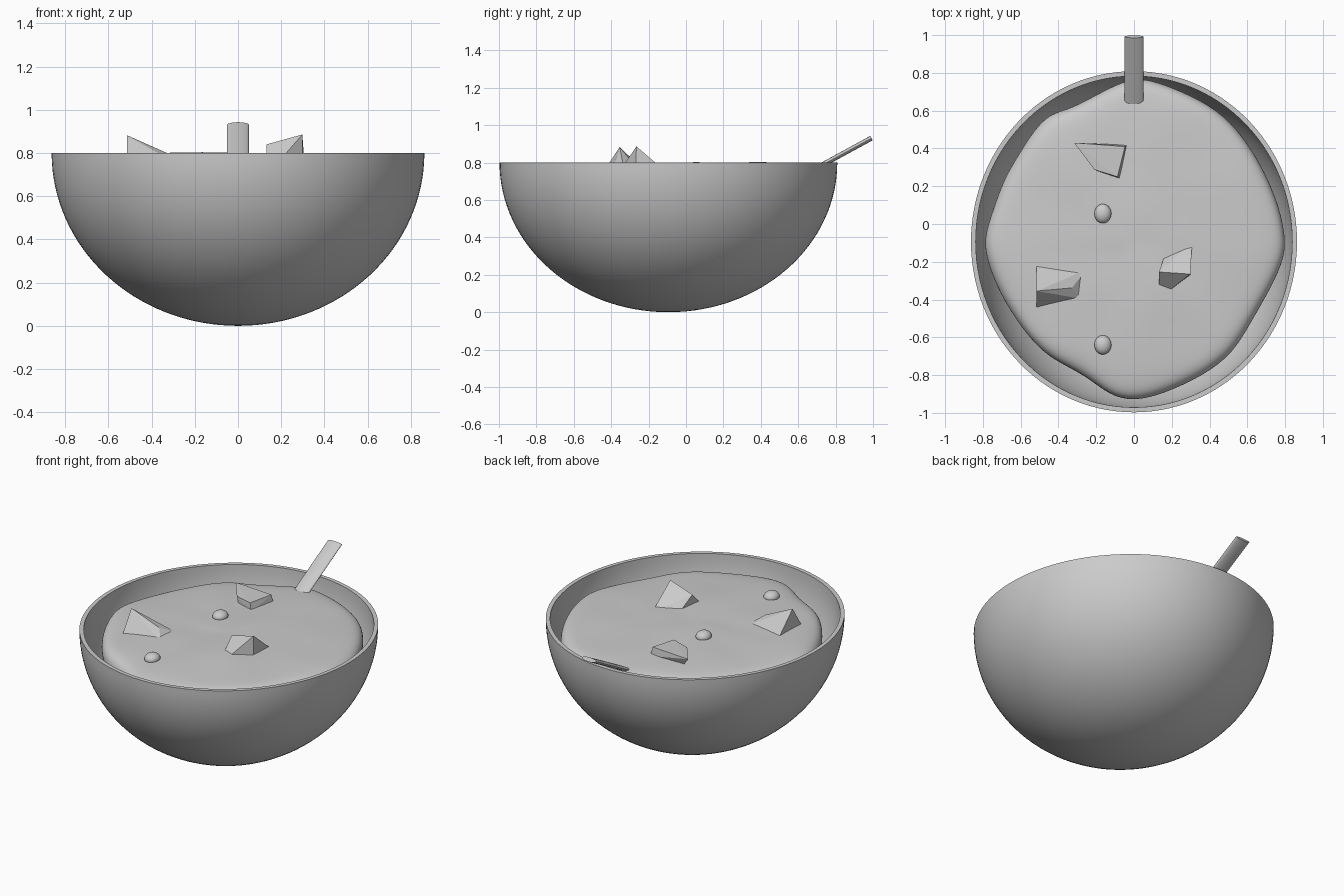
import bpy, bmesh, math
from mathutils import Vector, Matrix, noise

if "Cube" in bpy.data.objects:
    bpy.data.objects.remove(bpy.data.objects["Cube"])

CY = -0.094          # bowl centre in y


def make_object(name, bm, smooth=None):
    bmesh.ops.recalc_face_normals(bm, faces=bm.faces)
    me = bpy.data.meshes.new(name)
    bm.to_mesh(me)
    bm.free()
    ob = bpy.data.objects.new(name, me)
    bpy.context.collection.objects.link(ob)
    if smooth is not None:
        bpy.context.view_layer.objects.active = ob
        ob.select_set(True)
        bpy.ops.object.shade_smooth_by_angle(angle=math.radians(smooth))
        ob.select_set(False)
    return ob


def loft(bm, rings, bottom, top):
    """Skin a stack of closed rings and close it with two poles."""
    loops = [[bm.verts.new(p) for p in r] for r in rings]
    n = len(loops[0])
    for a, b in zip(loops, loops[1:]):
        for i in range(n):
            j = (i + 1) % n
            bm.faces.new((a[i], a[j], b[j], b[i]))
    for pole, ring in ((bottom, loops[0]), (top, loops[-1])):
        v = bm.verts.new(pole)
        for i in range(n):
            bm.faces.new((v, ring[i], ring[(i + 1) % n]))


def ellipse(rx, ry, z, n=112):
    return [(rx * math.cos(2 * math.pi * i / n),
             CY + ry * math.sin(2 * math.pi * i / n), z) for i in range(n)]


# Bowl: outer half ellipsoid, flat rim, inner half ellipsoid
STEPS = 32
rings = []
for k in range(1, STEPS + 1):
    t = math.pi / 2 * k / STEPS
    rings.append(ellipse(0.863 * math.sin(t), 0.903 * math.sin(t), 0.8 - 0.8 * math.cos(t)))
for k in range(STEPS, 0, -1):
    t = math.pi / 2 * k / STEPS
    rings.append(ellipse(0.838 * math.sin(t), 0.877 * math.sin(t), 0.8 - 0.775 * math.cos(t)))
bm = bmesh.new()
loft(bm, rings, (0, CY, 0), (0, CY, 0.025))
make_object("bowl", bm, 30)

# Soup: irregular outline, flat rounded top, body following the bowl
outline = [(.81, -.1), (.77, .1), (.69, .28), (.61, .42), (.48, .58), (.31, .68),
           (.11, .76), (0, .775), (-.13, .725), (-.33, .61), (-.44, .59), (-.53, .5),
           (-.61, .37), (-.69, .24), (-.745, .08), (-.8, -.08), (-.775, -.21),
           (-.71, -.37), (-.61, -.53), (-.525, -.635), (-.43, -.72), (-.26, -.8),
           (-.13, -.91), (0, -.94), (.16, -.9), (.375, -.8), (.525, -.685),
           (.615, -.53), (.725, -.34), (.785, -.21)]
levels = [(.3, .09), (.52, .16), (.86, .4), (.95, .52), (1.0, .64), (1.0, .69),
          (.975, .725), (.92, .745), (.8, .755), (.6, .762), (.4, .766), (.2, .768)]
rings = []
for f, z in levels:
    ring = []
    for x, y in outline:
        p = Vector((x * f, CY + (y - CY) * f, z))
        p.z += 0.012 * noise.noise(p * 4)
        ring.append(p)
    rings.append(ring)
bm = bmesh.new()
loft(bm, rings, (0, CY, 0.06), (0, CY, 0.768))
soup = make_object("soup", bm, 180)
sub = soup.modifiers.new("round", 'SUBSURF')
sub.levels = sub.render_levels = 2


# Angular chunks sticking out of the soup
def chunk(name, points):
    bm = bmesh.new()
    for p in points:
        bm.verts.new(p)
    bmesh.ops.convex_hull(bm, input=bm.verts[:])
    make_object(name, bm)


B = 0.745
chunk("chunk_left", [(-.515, -.355, .883), (-.328, -.338, .80), (-.515, -.21, B),
                     (-.255, -.243, B), (-.515, -.445, B), (-.275, -.397, B)])
chunk("chunk_right", [(.298, -.265, .886), (.132, -.254, .84), (.308, -.1, B),
                      (.165, -.16, B), (.175, -.362, B), (.132, -.347, B),
                      (.298, -.27, B)])
chunk("chunk_back", [(-.317, .43, .803), (-.048, .41, .803), (-.088, .25, .80),
                     (-.21, .288, .797), (-.25, .4, B - .02), (-.037, .418, B),
                     (-.074, .24, B), (-.19, .28, B)])

# Small floating bubbles
for i, (y, z) in enumerate(((.055, .77), (-.64, .762))):
    bm = bmesh.new()
    bmesh.ops.create_uvsphere(bm, u_segments=32, v_segments=16, radius=1,
                              matrix=Matrix.Translation((-.165, y, z))
                              @ Matrix.Diagonal((.045, .051, .034, 1)))
    make_object(f"bubble_{i + 1}", bm, 60)

# Spoon handle: flattened cylinder leaning over the rim
start, end = Vector((0, .60, .717)), Vector((0, .992, .931))
axis = end - start
rot = Matrix.Rotation(math.atan2(axis.z, axis.y) - math.pi / 2, 4, 'X')
bm = bmesh.new()
bmesh.ops.create_cone(bm, cap_ends=True, segments=32, radius1=1, radius2=1,
                      depth=axis.length,
                      matrix=Matrix.Translation((start + end) / 2) @ rot
                      @ Matrix.Diagonal((.05, .0135, 1, 1)))
make_object("spoon_handle", bm, 40)
